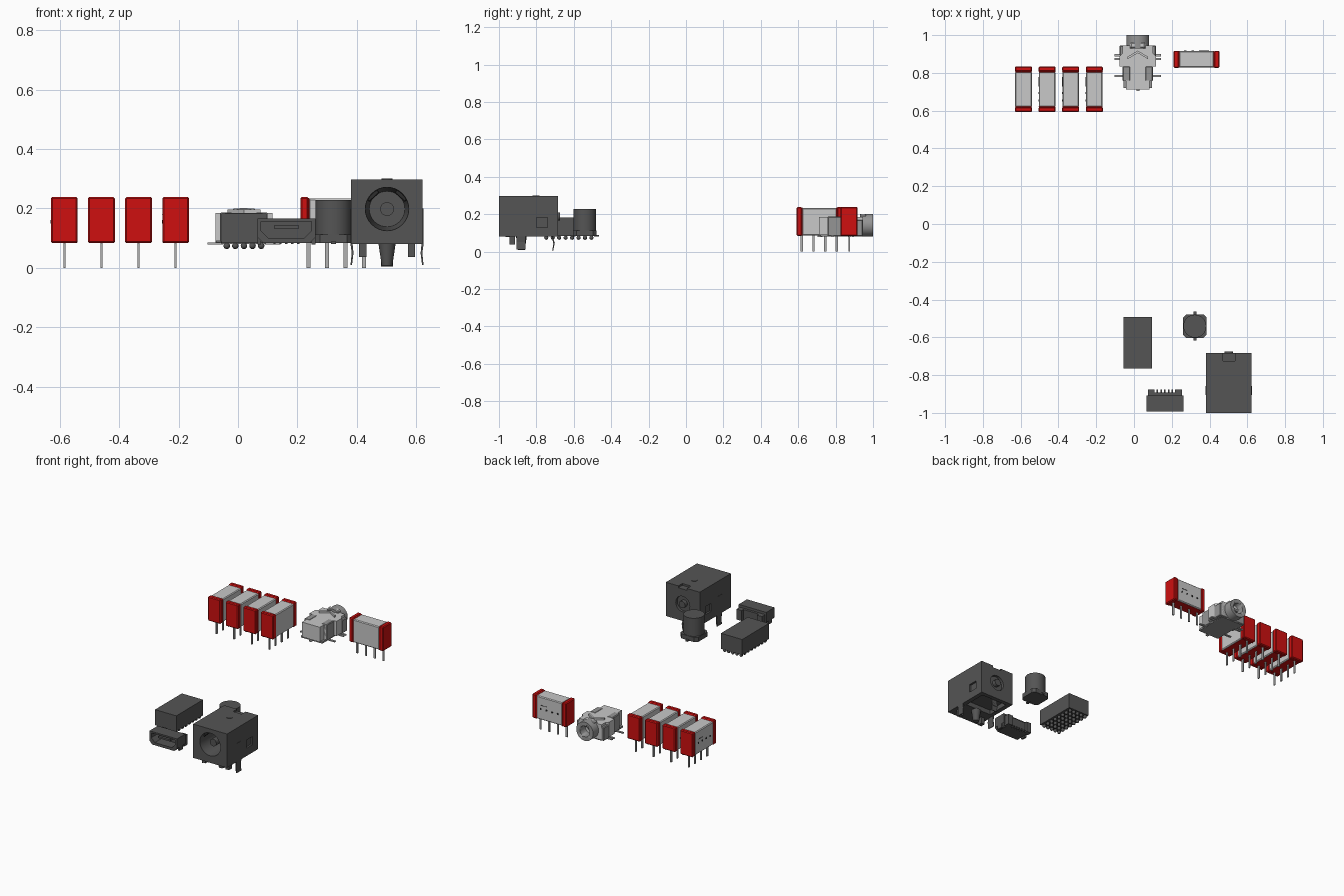
import bpy, bmesh, math
from mathutils import Matrix, Vector

if "Cube" in bpy.data.objects:
    bpy.data.objects.remove(bpy.data.objects["Cube"])


def material(name, col):
    m = bpy.data.materials.new(name)
    m.use_nodes = True
    m.diffuse_color = (*col, 1)
    m.node_tree.nodes["Principled BSDF"].inputs["Base Color"].default_value = (*col, 1)
    return m


CHARCOAL = material("charcoal plastic", (.09, .09, .09))
BLACK = material("dark slot", (.025, .025, .025))
RED = material("red plastic", (.62, .005, .005))
LIGHT = material("light grey cover", (.58, .58, .58))
STEEL = material("pin steel", (.45, .45, .45))
MID = material("mid grey plastic", (.3, .3, .3))


def finish(name, bm, mat, smooth=False):
    bmesh.ops.recalc_face_normals(bm, faces=bm.faces)
    me = bpy.data.meshes.new(name)
    bm.to_mesh(me)
    bm.free()
    me.materials.append(mat)
    ob = bpy.data.objects.new(name, me)
    bpy.context.collection.objects.link(ob)
    if smooth:
        bpy.ops.object.select_all(action='DESELECT')
        ob.select_set(True)
        bpy.context.view_layer.objects.active = ob
        bpy.ops.object.shade_smooth_by_angle(angle=.6)
    return ob


def box(name, x, y, z, mat, bevel=0):
    """Box from (low, high) ranges."""
    bm = bmesh.new()
    bmesh.ops.create_cube(bm, size=1)
    for v in bm.verts:
        v.co = [r[0] + (c + .5) * (r[1] - r[0]) for c, r in zip(v.co, (x, y, z))]
    if bevel:
        bmesh.ops.bevel(bm, geom=bm.edges[:], offset=bevel, segments=1, affect='EDGES')
    return finish(name, bm, mat)


def cyl(name, center, r, depth, axis, mat, r2=None, sides=32):
    """Cylinder or cone centred on a point, r2 at its far end."""
    bm = bmesh.new()
    bmesh.ops.create_cone(bm, cap_ends=True, segments=sides, radius1=r,
                          radius2=r if r2 is None else r2, depth=depth)
    turn = Vector((0, 0, 1)).rotation_difference(Vector(axis)).to_matrix().to_4x4()
    bm.transform(Matrix.Translation(center) @ turn)
    return finish(name, bm, mat, True)


def prism(name, pts, low, high, mat, plane="xy"):
    """Extruded outline, in the xy plane along z or the xz plane along y."""
    bm = bmesh.new()
    put = (lambda a, b, h: (a, b, h)) if plane == "xy" else (lambda a, b, h: (a, h, b))
    face = bm.faces.new([bm.verts.new(put(a, b, low)) for a, b in pts])
    out = bmesh.ops.extrude_face_region(bm, geom=[face])
    move = Vector(put(0, 0, high - low))
    bmesh.ops.translate(bm, vec=move, verts=[v for v in out["geom"] if isinstance(v, bmesh.types.BMVert)])
    return finish(name, bm, mat)


def cut(ob, *cutters):
    """Subtract the cutters and bake the result."""
    for c in cutters:
        mod = ob.modifiers.new("cut", 'BOOLEAN')
        mod.operation, mod.solver, mod.object = 'DIFFERENCE', 'EXACT', c
        bpy.context.view_layer.update()
        graph = bpy.context.evaluated_depsgraph_get()
        me = bpy.data.meshes.new_from_object(ob.evaluated_get(graph))
        ob.modifiers.clear()
        ob.data = me
        bpy.data.objects.remove(c)


# Relays: built lengthwise on x, then turned into place
def relay(label, x, y, turned):
    L, W = .121, .045
    parts = [box("cover", (-.093, .093), (-W + .001, W - .001), (.086, .234), LIGHT, .005),
             box("base", (-.095, .095), (-.036, .036), (.085, .1), RED)]
    for s, side in ((-1, "first"), (1, "second")):
        parts.append(box(side + "_cap", sorted((s * L, s * .094)), (-W, W), (.083, .239), RED, .005))
        parts.append(box(side + "_cap_rim", sorted((s * .097, s * .09)), (-W, W), (.084, .236), RED, .003))
    for i in range(4):
        px = -.0935 + i * .0623
        parts.append(box("pin", (px - .006, px + .006), (-.0035, .0035), (0, .1), STEEL))
        parts.append(cyl("side_dot", (-.06 + i * .04, W - .001, .155), .006, .004, (0, 1, 0), BLACK, sides=10))
    parts.append(box("side_mark", (.02, .06), (W - .002, W + .0005), (.177, .18), BLACK))
    m = Matrix.Translation((x, y, 0)) @ Matrix.Rotation(math.pi / 2 if turned else 0, 4, 'Z')
    for p in parts:
        p.data.transform(m)
        p.name = label + "_" + p.name.split(".")[0]


for i in range(4):
    relay("row_relay_%d" % (i + 1), -.585 + i * .125, .713, True)
relay("single_relay", .331, .872, False)

# Audio socket
AX = .02
half = [(.063, .712), (.063, .757), (.078, .757), (.078, .835), (.096, .835), (.096, .89), (.08, .905),
        (.08, .945)]
prism("audio_cover", [(AX + a, b) for a, b in half] + [(AX - a, b) for a, b in half[::-1]],
      .09, .185, LIGHT)
for s in (-1, 1):
    box("audio_rear_corner", sorted((AX + s * .04, AX + s * .096)), (.89, .945), (.083, .17), MID, .004)
    box("audio_front_corner", sorted((AX + s * .04, AX + s * .08)), (.757, .835), (.083, .187), MID, .004)
    for y in (.783, .873, .893):
        box("audio_terminal", sorted((AX + s * .07, AX + s * .123)), (y - .006, y + .006), (.079, .086), STEEL)
    rib = [(AX, .918), (AX + s * .055, .885), (AX + s * .055, .872), (AX, .905)]
    prism("audio_chevron_rib", rib, .18, .197, LIGHT)
box("audio_floor", (AX - .075, AX + .075), (.72, .94), (.08, .092), MID)
box("audio_front_terminal", (AX - .008, AX + .008), (.703, .73), (.079, .086), STEEL)
barrel = cyl("audio_barrel", (AX, .965, .142), .06, .07, (0, 1, 0), MID)
cut(barrel, cyl("bore", (AX, .98, .142), .034, .08, (0, 1, 0), BLACK))
box("audio_barrel_saddle", (AX - .04, AX + .04), (.93, .962), (.15, .2), LIGHT, .006)

# Power socket
PX, PZ = .502, .198
body = box("power_body", (.381, .622), (-1, -.684), (.08, .297), CHARCOAL)
cut(body,
    cyl("bore", (PX, -.95, PZ), .08, .3, (0, 1, 0), CHARCOAL, .06),
    cyl("rear_recess", (PX, -.68, PZ - .01), .05, .04, (0, 1, 0), CHARCOAL),
    box("top_notch", (.472, .534), (-.725, -.67), (.285, .32), CHARCOAL),
    box("belly", (.41, .594), (-.86, -.71), (.05, .11), CHARCOAL),
    box("right_window", (.61, .65), (-.8, -.74), (.13, .182), CHARCOAL),
    box("left_window", (.35, .393), (-.8, -.74), (.13, .182), CHARCOAL))
cyl("power_centre_pin", (PX, -.87, PZ), .023, .2, (0, 1, 0), CHARCOAL)
cyl("power_rear_hub", (PX, -.69, PZ - .01), .022, .03, (0, 1, 0), CHARCOAL)
cyl("power_top_button", (PX, -.802, .297), .018, .006, (0, 0, 1), CHARCOAL)
cyl("power_peg", (PX, -.88, .045), .018, .075, (0, 0, 1), CHARCOAL, .029)
for s in (-1, 1):
    slot = box("power_spring_slot", (-.024, .024), (-.975, -.967), (-.009, .009), BLACK, .003)
    slot.data.transform(Matrix.Translation((PX + s * .048, 0, PZ + .046)) @
                        Matrix.Rotation(s * .75, 4, 'Y'))
    # Curved side legs
    a = PX + s * .121
    leg = [(a - s * .005, .2), (a + s * .002, .2), (a + s * .002, .08), (a - s * .002, .05), (a + s * .002, .01),
           (a - s * .003, .01), (a - s * .008, .05), (a - s * .005, .08)]
    prism("power_side_leg", leg, -.906, -.858, CHARCOAL, "xz")
    box("power_foot", sorted((PX + s * .07, PX + s * .095)), (-.945, -.915), (.037, .09), CHARCOAL)
for x, z, tilt in ((PX, .055, .18), (PX, .025, -.18)):
    t = box("power_rear_leg", (-.02, .02), (-.003, .003), (-.02, .028), CHARCOAL)
    t.data.transform(Matrix.Translation((x, -.709, z)) @ Matrix.Rotation(tilt, 4, 'X'))

# Push button
BX, BY = .322, -.541
R, C = .063, .045
octagon = [(R, C), (C, R), (-C, R), (-R, C), (-R, -C), (-C, -R), (C, -R), (R, -C)]
prism("button_base", [(BX + a, BY + b) for a, b in octagon], .083, .112, CHARCOAL)
cyl("button_post", (BX, BY, .17), .061, .116, (0, 0, 1), CHARCOAL)
for s in (-1, 1):
    box("button_terminal", (BX - .008, BX + .008), sorted((BY + s * .05, BY + s * .077)), (.08, .089), CHARCOAL)

# Ball grid chip
box("chip_body", (-.055, .096), (-.764, -.492), (.083, .183), CHARCOAL)
bm = bmesh.new()
for i in range(5):
    for j in range(8):
        bmesh.ops.create_uvsphere(bm, u_segments=12, v_segments=8, radius=.011, matrix=Matrix.Translation(
            (-.038 + i * .029, -.747 + j * .0345, .074)))
finish("chip_solder_balls", bm, CHARCOAL, True)

# Small data port
UX = .163


def port_outline(w, low, high, chamfer):
    return [(UX - w, high), (UX + w, high), (UX + w, low + chamfer), (UX + w - chamfer, low),
            (UX - w + chamfer, low), (UX - w, low + chamfer)]


shell = prism("port_shell", port_outline(.098, .083, .166, .02), -.992, -.908, CHARCOAL, "xz")
cut(shell, prism("mouth", port_outline(.085, .1, .156, .025), -1.05, -.925, CHARCOAL, "xz"))
box("port_tongue", (UX - .042, UX + .042), (-.985, -.915), (.132, .143), CHARCOAL)
box("port_back", (UX - .09, UX + .09), (-.91, -.893), (.083, .15), CHARCOAL)
for s in (-1, 1):
    box("port_rear_ear", sorted((UX + s * .055, UX + s * .09)), (-.9, -.875), (.083, .15), CHARCOAL)
    box("port_foot", sorted((UX + s * .085, UX + s * .098)), (-.965, -.93), (.079, .11), CHARCOAL)
for i in range(5):
    x = UX - .04 + i * .02
    box("port_terminal", (x - .004, x + .004), (-.9, -.876), (.08, .088), CHARCOAL)
